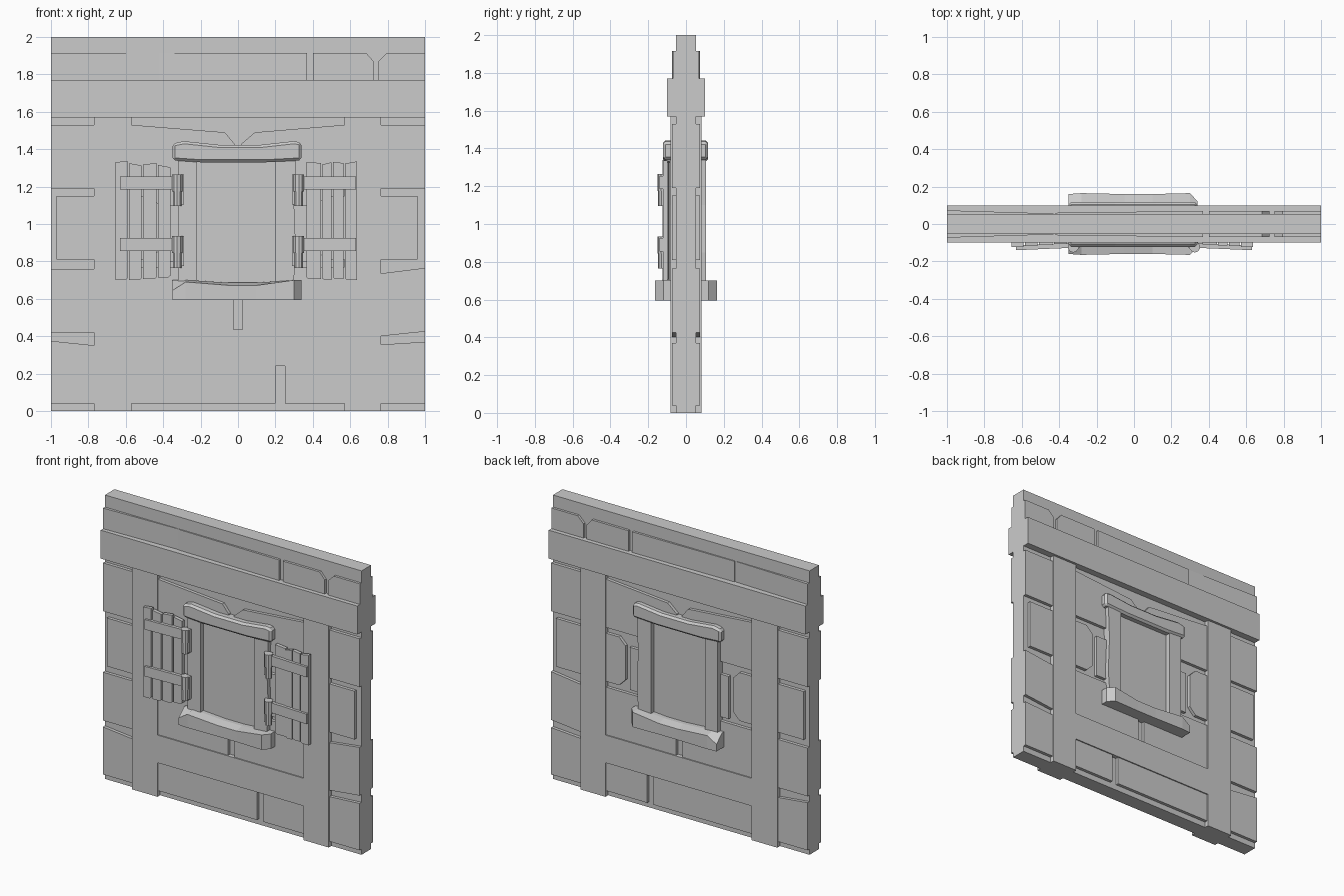
import bpy, bmesh
from mathutils import Vector, Matrix

old = bpy.data.objects.get("Cube")
if old:
    bpy.data.objects.remove(old, do_unlink=True)

stone = bpy.data.materials.new("plain grey")
stone.use_nodes = True
GREY = (0.6, 0.6, 0.6, 1)
stone.diffuse_color = GREY
stone.node_tree.nodes["Principled BSDF"].inputs["Base Color"].default_value = GREY


def finish(name, bm, bevel=0):
    bmesh.ops.recalc_face_normals(bm, faces=bm.faces)
    mesh = bpy.data.meshes.new(name)
    bm.to_mesh(mesh)
    bm.free()
    mesh.materials.append(stone)
    obj = bpy.data.objects.new(name, mesh)
    bpy.context.collection.objects.link(obj)
    if bevel:
        mod = obj.modifiers.new("worn edges", 'BEVEL')
        mod.width, mod.segments = bevel, 1
    return obj


def extrude(name, points, direction, bevel=0):
    bm = bmesh.new()
    face = bm.faces.new([bm.verts.new(p) for p in points])
    new = bmesh.ops.extrude_face_region(bm, geom=[face])["geom"]
    moved = [v for v in new if isinstance(v, bmesh.types.BMVert)]
    bmesh.ops.translate(bm, verts=moved, vec=Vector(direction))
    return finish(name, bm, bevel)


def slab(name, outline, y0, y1, bevel=0):
    """Outline in x and z, extruded through y."""
    return extrude(name, [(x, y0, z) for x, z in outline], (0, y1 - y0, 0), bevel)


def plan(name, outline, z0, z1, bevel=0):
    """Outline in x and y, extruded upward."""
    return extrude(name, [(x, y, z0) for x, y in outline], (0, 0, z1 - z0), bevel)


def box(name, x0, x1, y0, y1, z0, z1, bevel=0):
    return slab(name, [(x0, z0), (x1, z0), (x1, z1), (x0, z1)], y0, y1, bevel)


BLOCK, POST, HEADER, CORE = 0.075, 0.083, 0.1, 0.053

# Wall core and timber framing
box("wall_core", -1, 1, -CORE, CORE, 0, 2)
box("header_beam", -1, 1, -HEADER, HEADER, 1.57, 1.77)
box("right_post", -0.77, -0.57, -POST, POST, 0, 1.57)
box("left_post", 0.57, 0.765, -POST, POST, 0, 1.57)
box("lower_beam", -0.57, 0.57, -POST, POST, 0.24, 0.435)

# Stones above the header
plan("top_stone_tapered", [(-1, -0.073), (-0.43, -0.056), (-0.43, 0.056), (-1, 0.073)], 1.77, 1.915)
plan("top_stone_middle", [(-0.42, -0.06), (0.37, -0.07), (0.37, 0.07), (-0.42, 0.06)], 1.77, 1.915)
slab("top_stone_chamfered", [(0.4, 1.77), (0.725, 1.77), (0.725, 1.87), (0.685, 1.915), (0.4, 1.915)], -0.07, 0.07)
slab("top_stone_end", [(0.75, 1.77), (1, 1.77), (1, 1.915), (0.795, 1.915), (0.75, 1.87)], -0.07, 0.07)

# Stones outside the posts, given as inner and outer heights
right_rows = [(0.04, 0.04, 0.35, 0.375), (0.42, 0.42, 0.76, 0.76), (1.19, 1.19, 1.53, 1.53)]
left_rows = [(0.04, 0.04, 0.355, 0.37), (0.4, 0.425, 0.735, 0.765), (1.19, 1.19, 1.53, 1.53)]
for side, rows, inner, inset in ((-1, right_rows, 0.76, 0.97), (1, left_rows, 0.76, 0.96)):
    for i, (b_in, b_out, t_in, t_out) in enumerate(rows):
        slab(f"side_stone_{side}_{i}", [(side * inner, b_in), (side, b_out), (side, t_out), (side * inner, t_in)], -BLOCK, BLOCK)
    box(f"side_stone_{side}_inset", side * inner, side * inset, -BLOCK, BLOCK, 0.81, 1.15)

# Stones between the posts
for side, tip in ((-1, 0.07), (1, 0.09)):
    def mirrored(outline):
        return [(side * x, z) for x, z in outline]
    slab(f"upper_stone_{side}", mirrored([(0.57, 1.19), (0.57, 1.53), (tip, 1.49), (0.02, 1.43),
                                          (0.02, 1.38), (0.3, 1.38), (0.3, 1.19)]), -BLOCK, BLOCK)
    slab(f"middle_stone_{side}", mirrored([(0.57, 0.81), (0.57, 1.15), (0.47, 1.15), (0.42, 1.1),
                                           (0.42, 0.86), (0.47, 0.81)]), -BLOCK, BLOCK)
    slab(f"lower_stone_{side}", mirrored([(0.57, 0.43), (0.57, 0.77), (0.3, 0.77), (0.3, 0.63),
                                          (0.025, 0.63), (0.025, 0.43)]), -BLOCK, BLOCK)
    box(f"jamb_stone_{side}", side * 0.3, side * 0.385, -BLOCK, BLOCK, 0.8, 1.1)
box("base_stone_right", -0.57, 0.2, -BLOCK, BLOCK, 0.04, 0.24)
box("base_stone_left", 0.25, 0.57, -BLOCK, BLOCK, 0.04, 0.24)

# Window pane, jambs, lintel and sill
box("window_pane", -0.23, 0.21, -0.07, 0.07, 0.65, 1.36)
box("right_jamb", -0.32, -0.22, -0.105, 0.105, 0.65, 1.36)
slab("left_jamb", [(0.2, 0.65), (0.295, 0.65), (0.31, 0.85), (0.3, 1.1), (0.31, 1.36), (0.2, 1.36)], -0.105, 0.105)
slab("lintel", [(-0.35, 1.34), (-0.35, 1.43), (-0.29, 1.443), (-0.1, 1.423), (0.12, 1.423), (0.3, 1.443),
                (0.34, 1.435), (0.34, 1.34), (0.15, 1.33), (-0.2, 1.33)], -0.122, 0.117, 0.014)

bm = bmesh.new()
rings = []
# Sill sections along x: half depth, top height at the rim and at the wall
for x, depth, rim, top in ((-0.35, 0.16, 0.645, 0.7), (-0.28, 0.165, 0.69, 0.7), (-0.05, 0.16, 0.672, 0.685),
                           (0.1, 0.16, 0.672, 0.685), (0.3, 0.165, 0.7, 0.7), (0.34, 0.12, 0.7, 0.7)):
    section = [(-depth, 0.595), (-depth, rim), (-0.1, top + 0.001), (0.1, top + 0.001), (depth, rim), (depth, 0.595)]
    rings.append([bm.verts.new((x, y, z)) for y, z in section])
for a, b in zip(rings, rings[1:]):
    for i in range(len(a)):
        j = (i + 1) % len(a)
        bm.faces.new((a[i], a[j], b[j], b[i]))
bm.faces.new(rings[0])
bm.faces.new(rings[-1])
finish("sill", bm)

# Open shutters: planks, straps and hinges
right_planks = [(0.59, 0.655, 1.33, 0.7), (0.515, 0.583, 1.325, 0.7), (0.435, 0.508, 1.318, 0.705), (0.36, 0.427, 1.315, 0.715)]
left_planks = [(0.365, 0.445, 1.325, 0.705), (0.45, 0.5, 1.33, 0.7), (0.507, 0.565, 1.325, 0.705), (0.572, 0.637, 1.335, 0.7)]


def front_y(x):
    """The shutters lean slightly away from the wall."""
    return -0.1 - 0.07 * (x - 0.35)


for side, planks, reach in ((-1, right_planks, 0.63), (1, left_planks, 0.632)):
    for i, (x0, x1, top, bottom) in enumerate(planks):
        drop = 0.012 if i % 2 else -0.008
        slab_y = front_y((x0 + x1) / 2)
        slab(f"shutter_plank_{side}_{i}", [(side * x0, bottom + 0.01), (side * (x0 + 0.012), bottom), (side * x1, bottom),
                                           (side * x1, top), (side * x0, top - drop)], slab_y - 0.005, slab_y + 0.02)
    for z in (0.855, 1.185):
        plan(f"strap_{side}_{z}", [(side * 0.31, -0.1), (side * 0.31, -0.128), (side * 0.35, -0.128),
                                   (side * reach, -0.14), (side * reach, -0.115)], z, z + 0.07)
        bm = bmesh.new()
        for low, high, radius in ((z - 0.09, z - 0.01, 0.024), (z - 0.01, z + 0.08, 0.029)):
            place = Matrix.Translation((side * 0.325, -0.123, (low + high) / 2))
            bmesh.ops.create_cone(bm, cap_ends=True, segments=10, radius1=radius, radius2=radius,
                                  depth=high - low, matrix=place)
        finish(f"hinge_{side}_{z}", bm)
        box(f"hinge_plate_{side}_{z}", side * 0.29, side * 0.33, -0.125, -0.1, z - 0.08, z + 0.08)
